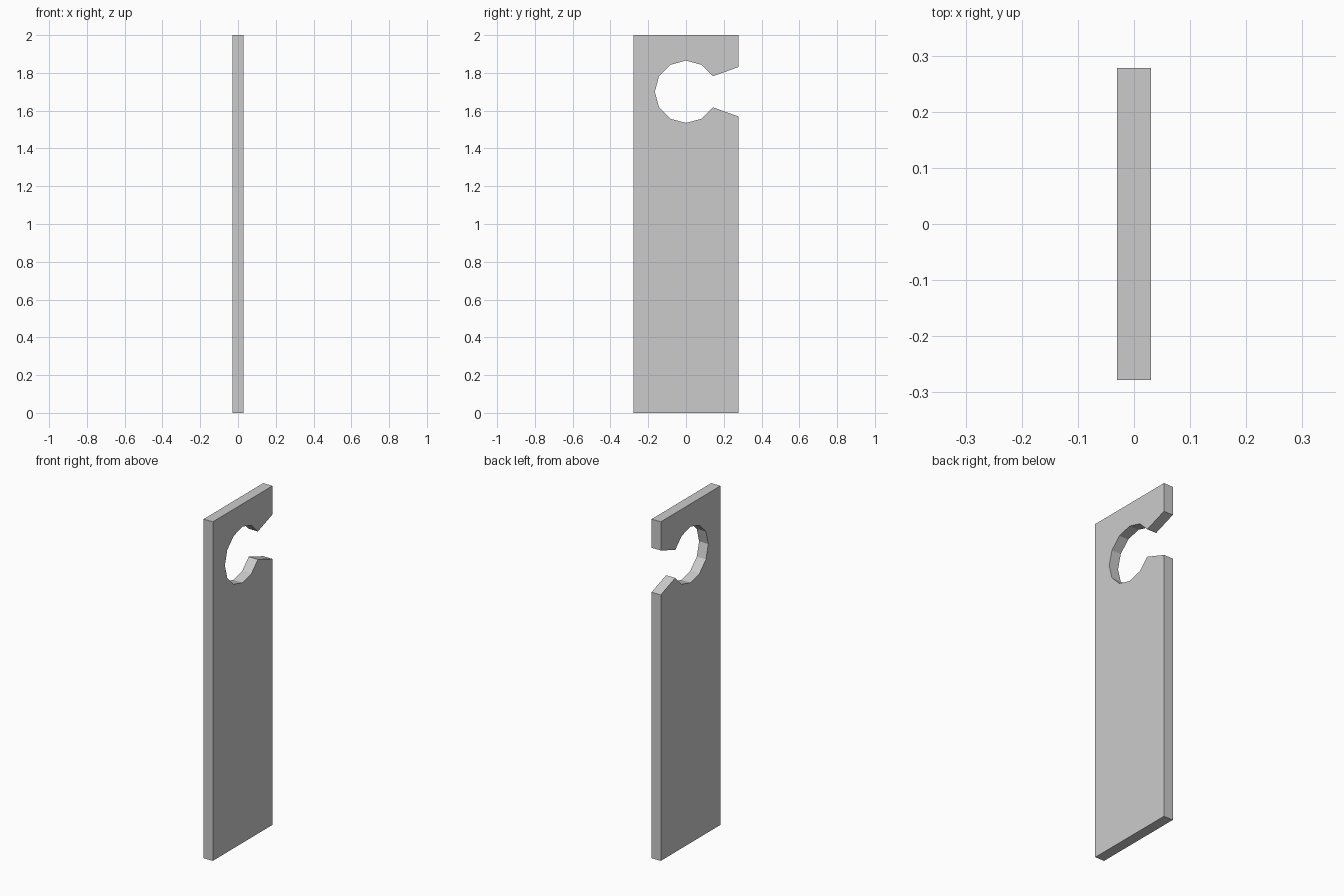
import bpy, bmesh
from math import sin, cos, radians

if "Cube" in bpy.data.objects:
    bpy.data.objects.remove(bpy.data.objects["Cube"])

HALF_W, HALF_T, HEIGHT = 0.278, 0.03, 2.0
HOLE_Z, HOLE_R, MOUTH = 1.70, 0.165, 0.131

# Tag outline in the y-z plane: rectangle with a 12-sided hole open to the +y edge
outline = [(-HALF_W, HEIGHT), (-HALF_W, 0), (HALF_W, 0), (HALF_W, HOLE_Z - MOUTH)]
outline += [(HOLE_R * cos(radians(a)), HOLE_Z + HOLE_R * sin(radians(a)))
            for a in range(330, 0, -30)]
outline += [(HALF_W, HOLE_Z + MOUTH), (HALF_W, HEIGHT)]

# Extrude the outline through the thickness
bm = bmesh.new()
face = bm.faces.new([bm.verts.new((-HALF_T, y, z)) for y, z in outline])
ext = bmesh.ops.extrude_face_region(bm, geom=[face], use_keep_orig=True)
moved = [g for g in ext["geom"] if isinstance(g, bmesh.types.BMVert)]
bmesh.ops.translate(bm, verts=moved, vec=(2 * HALF_T, 0, 0))
bmesh.ops.recalc_face_normals(bm, faces=bm.faces)

mesh = bpy.data.meshes.new("door_hanger_tag")
bm.to_mesh(mesh)
bm.free()
bpy.context.collection.objects.link(bpy.data.objects.new("door_hanger_tag", mesh))
